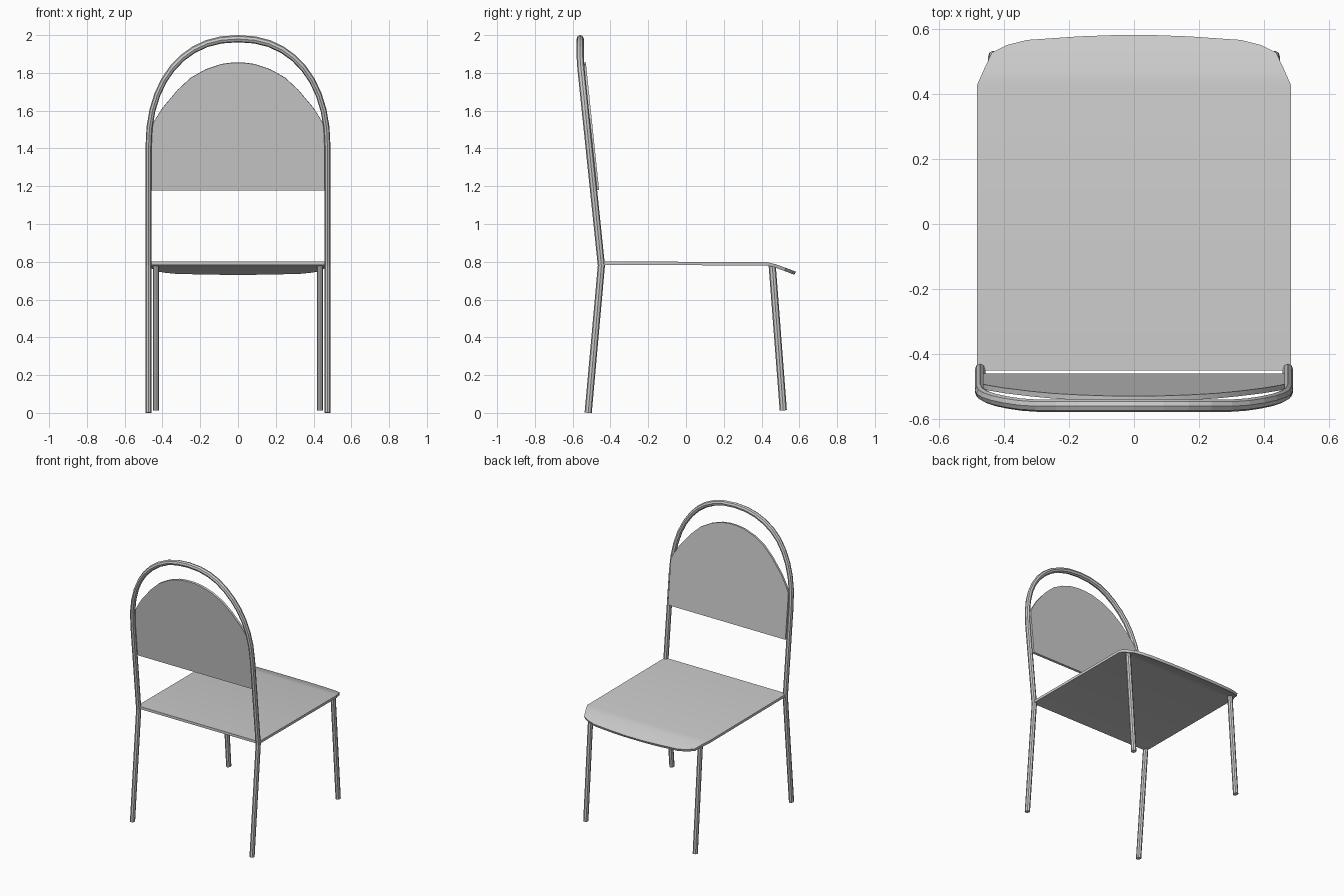
import bpy, bmesh, math

old = bpy.data.objects.get("Cube")
if old:
    bpy.data.objects.remove(old, do_unlink=True)

grey = bpy.data.materials.new("plain_grey")
grey.use_nodes = True
colour = (0.6, 0.6, 0.6, 1)
grey.diffuse_color = colour
grey.node_tree.nodes["Principled BSDF"].inputs["Base Color"].default_value = colour

SQUASH = 0.84  # tubes are slightly oval, narrower across the chair


def finish(obj):
    bpy.ops.object.select_all(action='DESELECT')
    obj.select_set(True)
    bpy.context.view_layer.objects.active = obj
    bpy.ops.object.convert(target='MESH')
    return bpy.context.object


def tube(name, path, radius=0.019):
    """Eight-sided tube along a path."""
    curve = bpy.data.curves.new(name, 'CURVE')
    curve.dimensions = '3D'
    curve.bevel_depth = radius
    curve.bevel_resolution = 2
    curve.use_fill_caps = True
    spline = curve.splines.new('POLY')
    spline.points.add(len(path) - 1)
    for point, (x, y, z) in zip(spline.points, path):
        point.co = (x / SQUASH, y, z, 1)
    spline.use_smooth = False
    curve.materials.append(grey)
    obj = bpy.data.objects.new(name, curve)
    bpy.context.collection.objects.link(obj)
    obj.scale.x = SQUASH
    return finish(obj)


def plate(name, rows, thickness):
    """Symmetric sheet from rows of (half width, y, z), thickened away from its face."""
    bm = bmesh.new()
    pairs = [[bm.verts.new((s * w, y, z)) for s in (-1, 1)] for w, y, z in rows]
    for (a, b), (c, d) in zip(pairs, pairs[1:]):
        bm.faces.new((a, b, d, c))
    mesh = bpy.data.meshes.new(name)
    bm.to_mesh(mesh)
    bm.free()
    mesh.materials.append(grey)
    obj = bpy.data.objects.new(name, mesh)
    bpy.context.collection.objects.link(obj)
    solid = obj.modifiers.new("thickness", 'SOLIDIFY')
    solid.thickness = thickness
    solid.offset = -1
    obj = finish(obj)
    bpy.ops.object.shade_smooth_by_angle(angle=math.radians(30))
    return obj


# Rear legs and arched back as one bent tube
def frame_y(z):
    if z < 0.78:
        return -0.518 + 0.07 * z / 0.78
    return -0.448 - 0.112 * min((z - 0.78) / 1.08, 1)


HALF, SPRING, TOP = 0.474, 1.4, 1.981
side = [(HALF, 0), (HALF, 0.78)]
arch = []
STEPS = 20
for i in range(STEPS + 1):
    t = math.pi * i / STEPS
    c, s = math.cos(t), math.sin(t)
    arch.append((math.copysign(HALF * abs(c) ** 0.9, c),
                 SPRING + (TOP - SPRING) * max(s, 0) ** 0.9))
outline = side + arch + [(-x, z) for x, z in reversed(side)]
tube("back_frame", [(x, frame_y(z), z) for x, z in outline])

# Front legs
for label, s in (("left", 1), ("right", -1)):
    tube(f"{label}_front_leg", [(s * 0.434, 0.515, 0.013), (s * 0.434, 0.456, 0.785)])

# Seat with a rounded, drooping front lip
seat_rows = [(0.483, -0.452, 0.802), (0.483, 0.43, 0.798), (0.463, 0.475, 0.787),
             (0.438, 0.528, 0.768), (0.39, 0.552, 0.759), (0.33, 0.567, 0.753),
             (0.17, 0.578, 0.749), (0.06, 0.582, 0.747)]
plate("seat", seat_rows, 0.018)

# Back panel with a domed top
profile = [(0.466, 1.18), (0.466, 1.5), (0.447, 1.54), (0.4, 1.615), (0.32, 1.71),
           (0.25, 1.775), (0.17, 1.82), (0.09, 1.847), (0.03, 1.855)]
# rows run top to bottom so the face points towards the seat
panel_rows = [(w, -0.46 - 0.104 * (z - 1.18), z) for w, z in profile]
plate("back_panel", panel_rows[::-1], 0.016)
